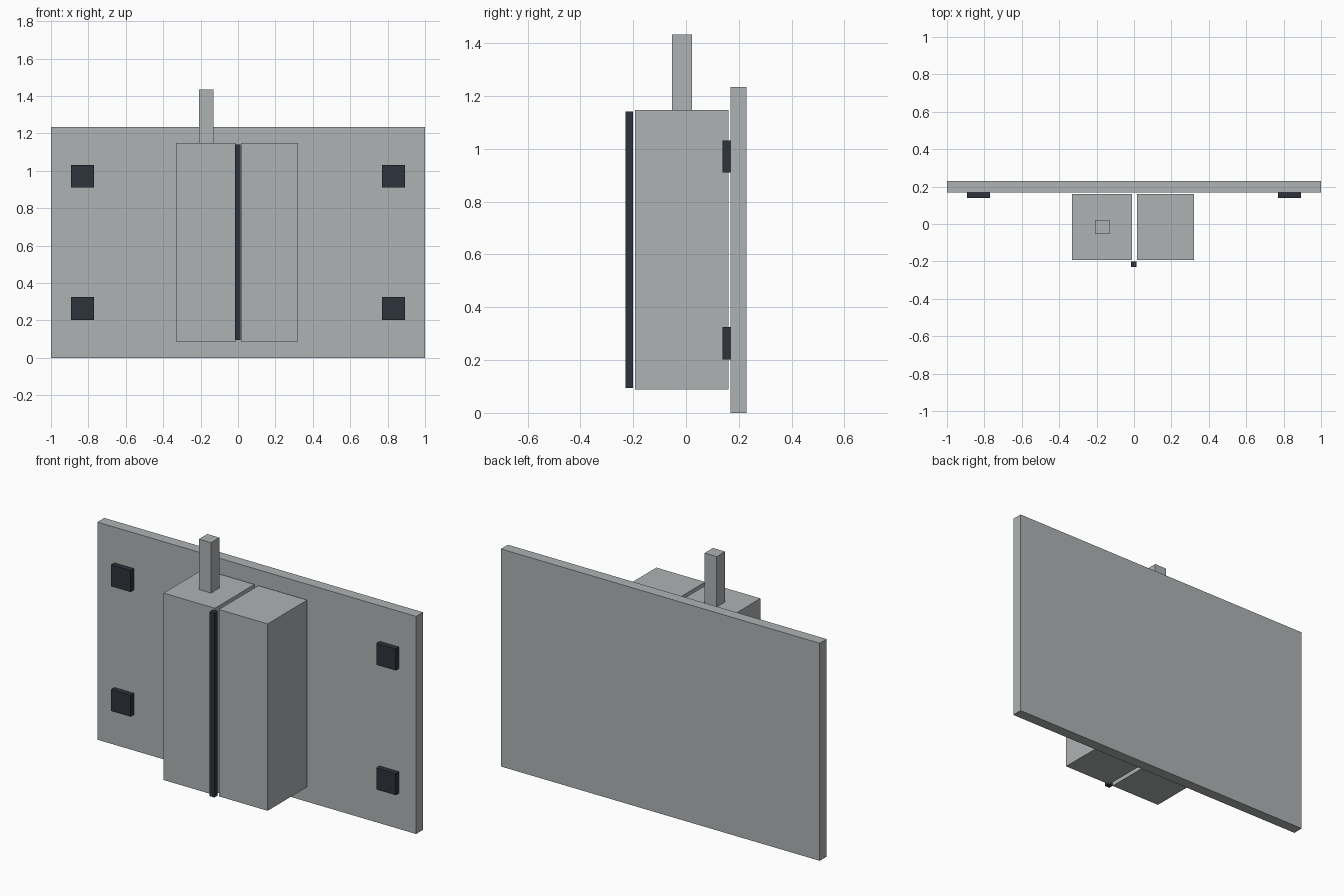
import bpy

if "Cube" in bpy.data.objects:
    bpy.data.objects.remove(bpy.data.objects["Cube"])


def material(name, rgb):
    m = bpy.data.materials.new(name)
    m.diffuse_color = (*rgb, 1.0)
    m.use_nodes = True
    m.node_tree.nodes["Principled BSDF"].inputs["Base Color"].default_value = m.diffuse_color
    return m


grey = material("light_grey", (0.42, 0.45, 0.455))
dark = material("dark_slate", (0.026, 0.034, 0.045))


def box(name, x, y, z, mat):
    """Box spanning the given (min, max) ranges."""
    bpy.ops.mesh.primitive_cube_add(size=1, location=[(a + b) / 2 for a, b in (x, y, z)])
    ob = bpy.context.object
    ob.name = name
    ob.scale = [b - a for a, b in (x, y, z)]
    bpy.ops.object.transform_apply(location=False, rotation=False, scale=True)
    ob.data.materials.append(mat)
    return ob


# Back panel
box("back_panel", (-1, 1), (0.168, 0.23), (0, 1.234), grey)

# Two cabinet halves with a narrow gap between them
box("left_cabinet", (-0.332, -0.01), (-0.193, 0.161), (0.088, 1.148), grey)
box("right_cabinet", (0.015, 0.321), (-0.193, 0.161), (0.088, 1.148), grey)

# Chimney post on the left half
box("top_post", (-0.208, -0.132), (-0.053, 0.022), (1.148, 1.434), grey)

# Dark strip in front of the gap
box("front_strip", (-0.017, 0.013), (-0.23, -0.201), (0.095, 1.141), dark)

# Four square pads on the panel
for side, sx in (("left", -1), ("right", 1)):
    for level, z in (("lower", 0.264), ("upper", 0.971)):
        cx = sx * 0.832
        box(f"{level}_{side}_pad", (cx - 0.061, cx + 0.061), (0.138, 0.168),
            (z - 0.061, z + 0.061), dark)
